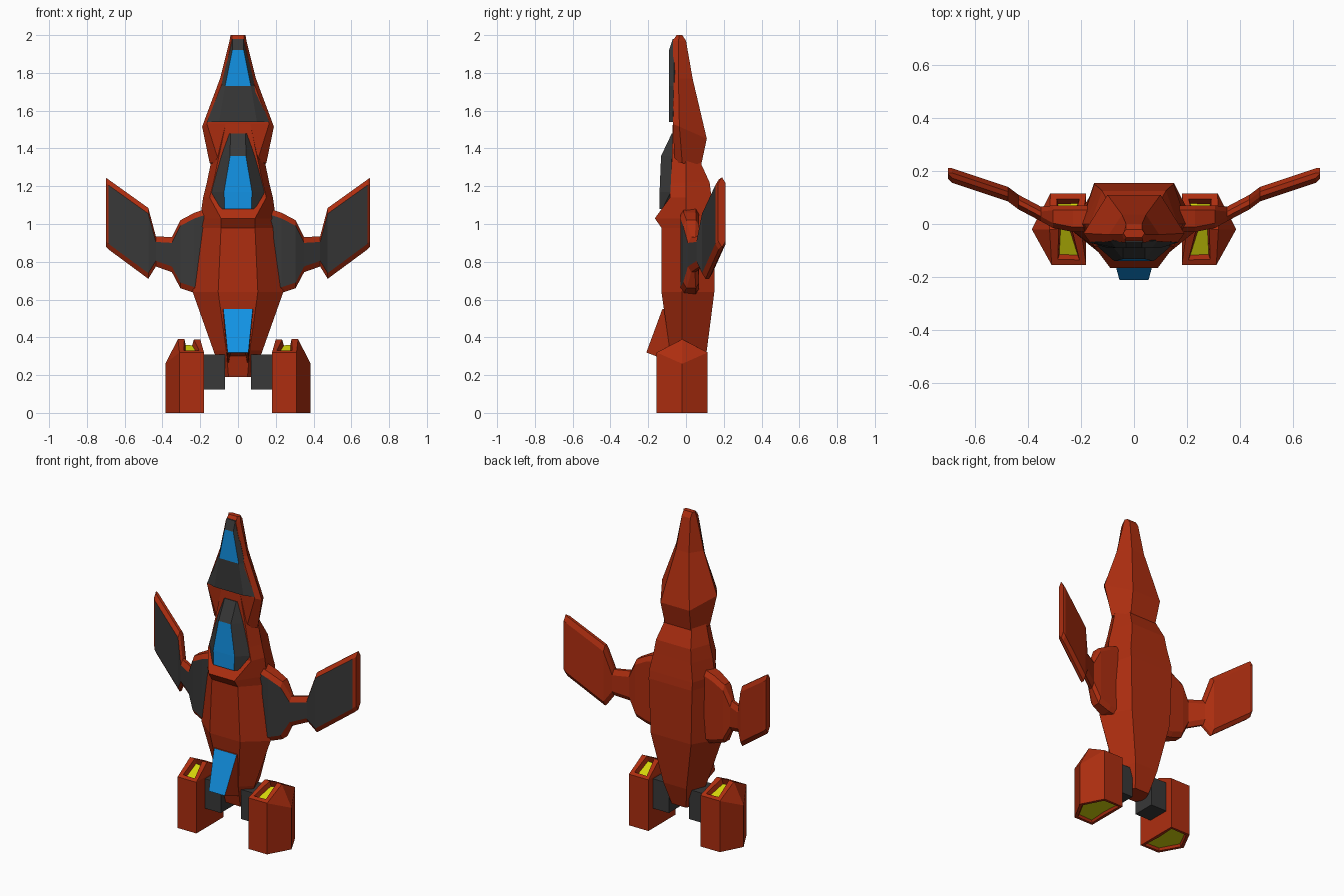
import bpy, bmesh

if "Cube" in bpy.data.objects:
    bpy.data.objects.remove(bpy.data.objects["Cube"], do_unlink=True)


def material(name, rgb):
    m = bpy.data.materials.new(name)
    m.use_nodes = True
    m.diffuse_color = (*rgb, 1)
    m.node_tree.nodes["Principled BSDF"].inputs["Base Color"].default_value = (*rgb, 1)
    return m


MATS = [material("rust red", (0.42, 0.027, 0.005)),
        material("charcoal", (0.04, 0.04, 0.04)),
        material("sky blue", (0.006, 0.29, 0.78)),
        material("glow yellow", (0.66, 0.66, 0.003))]
RED, DARK, BLUE, YELLOW = range(4)


def finish(name, bm, side=1):
    """Turn a bmesh into an object, flipped to the chosen side."""
    if side < 0:
        for v in bm.verts:
            v.co.x = -v.co.x
    bmesh.ops.recalc_face_normals(bm, faces=bm.faces)
    me = bpy.data.meshes.new(name)
    bm.to_mesh(me)
    bm.free()
    for m in MATS:
        me.materials.append(m)
    ob = bpy.data.objects.new(name, me)
    bpy.context.collection.objects.link(ob)
    return ob


def skin(rings, paint=lambda ring, seg: RED):
    """Loft a list of equal point rings and cap both ends."""
    bm = bmesh.new()
    vs = [[bm.verts.new(p) for p in r] for r in rings]
    n = len(rings[0])
    for i in range(len(vs) - 1):
        for j in range(n):
            k = (j + 1) % n
            f = bm.faces.new((vs[i][j], vs[i][k], vs[i + 1][k], vs[i + 1][j]))
            f.material_index = paint(i, j)
    caps = [bm.faces.new(vs[0]), bm.faces.new(vs[-1])]
    for c in caps:
        c.material_index = paint(0, 1)
    bmesh.ops.recalc_face_normals(bm, faces=bm.faces)
    return bm, caps


def hexagon(z, front, yf, mid, ym, back, yb, tilt=0):
    """Symmetric six-sided section; segment 0 is the front facet."""
    half = [(front, yf), (mid, ym), (back, yb)]
    pts = [(-front, yf)] + half + [(-x, y) for x, y in half[:0:-1]]
    return [(x, y, z + tilt * y) for x, y in pts]


def recess(bm, faces, width, depth, colour):
    """Inset a rim, sink the middle and colour its floor."""
    bmesh.ops.inset_region(bm, faces=faces, thickness=width)
    bmesh.ops.inset_region(bm, faces=faces, thickness=0.008, depth=-depth)
    for f in faces:
        f.material_index = colour


# Fuselage with a raised lip below the canopy
finish("fuselage", skin([hexagon(*s) for s in (
    (0.19, 0.05, -0.05, 0.08, 0.0, 0.05, 0.07),
    (0.33, 0.062, -0.085, 0.13, -0.02, 0.08, 0.11),
    (0.64, 0.105, -0.13, 0.24, -0.02, 0.14, 0.15),
    (0.98, 0.09, -0.13, 0.205, -0.01, 0.15, 0.155),
    (1.03, 0.09, -0.165, 0.2, 0.0, 0.15, 0.15),
    (1.14, 0.15, -0.085, 0.185, 0.0, 0.13, 0.135),
    (1.22, 0.13, -0.08, 0.165, 0.0, 0.12, 0.125),
    (1.34, 0.105, -0.075, 0.14, 0.0, 0.09, 0.07),
    (1.53, 0.065, -0.07, 0.07, 0.0, 0.06, 0.03))])[0])

# Nose cone
finish("nose", skin([hexagon(*s) for s in (
    (1.32, 0.1, -0.06, 0.15, -0.02, 0.09, 0.08, -0.1),
    (1.5, 0.165, -0.07, 0.19, -0.035, 0.1, 0.11, -0.44),
    (1.77, 0.075, -0.065, 0.095, -0.04, 0.045, 0.035),
    (1.97, 0.035, -0.07, 0.045, -0.04, 0.03, 0.0),
    (2.0, 0.03, -0.05, 0.04, -0.035, 0.03, -0.02))])[0])

# Dark nose cover with a blue window
finish("nose_cover", skin([hexagon(*s) for s in (
    (1.54, 0.1, -0.09, 0.165, -0.07, 0.12, -0.03),
    (1.73, 0.068, -0.09, 0.09, -0.062, 0.05, -0.03),
    (1.92, 0.03, -0.09, 0.045, -0.065, 0.03, -0.03),
    (1.98, 0.03, -0.07, 0.035, -0.06, 0.03, -0.03))],
    lambda i, j: BLUE if (i, j) == (1, 0) else DARK)[0])

# Canopy with a blue windscreen
finish("canopy", skin([hexagon(*s) for s in (
    (1.08, 0.07, -0.14, 0.09, -0.125, 0.08, -0.05),
    (1.17, 0.074, -0.14, 0.143, -0.08, 0.1, -0.05),
    (1.36, 0.042, -0.132, 0.088, -0.075, 0.06, -0.04),
    (1.48, 0.04, -0.075, 0.047, -0.07, 0.04, -0.03))],
    lambda i, j: BLUE if j == 0 and i < 2 else DARK)[0])

# Belly flap with a hollow underside
bm, caps = skin([hexagon(0.24, 0.055, -0.21, 0.056, -0.14, 0.056, -0.06, -0.38),
                 hexagon(0.55, 0.078, -0.125, 0.08, -0.11, 0.08, -0.06)],
                lambda i, j: BLUE if j == 0 else RED)
for c in caps:
    c.material_index = RED
recess(bm, caps[:1], 0.01, 0.03, RED)
finish("belly_flap", bm)


def wing_ring(x, lo, hi, y, thick):
    """Chamfered blade section; segment 0 is the front panel."""
    c, b = 0.03, 0.018
    return [(x, y, lo + c), (x, y, hi - c), (x, y + b, hi), (x, y + thick - b, hi),
            (x, y + thick, hi - c), (x, y + thick, lo + c),
            (x, y + thick - b, lo), (x, y + b, lo)]


def build_wing(name, side):
    rings = [wing_ring(*s) for s in (
        (0.14, 0.62, 1.09, -0.03, 0.1),
        (0.23, 0.635, 1.06, -0.03, 0.1),
        (0.305, 0.66, 1.02, -0.015, 0.085),
        (0.35, 0.745, 0.93, 0.01, 0.055),
        (0.435, 0.775, 0.935, 0.055, 0.055),
        (0.475, 0.71, 1.085, 0.085, 0.055),
        (0.685, 0.865, 1.235, 0.155, 0.055),
        (0.7, 0.88, 1.245, 0.17, 0.04))]
    bm, caps = skin(rings, lambda i, j: DARK if j == 0 and i < 6 else RED)
    finish(name, bm, side)


def build_engine(name, side):
    # Five-sided pod with a ridged top
    outline = [(0.18, -0.155), (0.31, -0.155), (0.385, -0.02), (0.315, 0.115),
               (0.18, 0.115), (0.18, -0.02)]
    tops = [0.32, 0.32, 0.26, 0.32, 0.32, 0.32]
    bm = bmesh.new()
    low = [bm.verts.new((x, y, 0)) for x, y in outline]
    up = [bm.verts.new((x, y, z)) for (x, y), z in zip(outline, tops)]
    inner = bm.verts.new((0.2, -0.02, 0.39))
    outer = bm.verts.new((0.318, -0.02, 0.39))
    for j in range(6):
        k = (j + 1) % 6
        bm.faces.new((low[j], low[k], up[k], up[j]))
    floor = bm.faces.new(low)
    slopes = [bm.faces.new((up[0], up[1], outer, inner)),
              bm.faces.new((inner, outer, up[3], up[4]))]
    for tri in ((up[1], up[2], outer), (up[2], up[3], outer),
                (up[4], up[5], inner), (up[5], up[0], inner)):
        bm.faces.new(tri)
    bmesh.ops.recalc_face_normals(bm, faces=bm.faces)
    # Glowing intake slot and exhaust
    recess(bm, slopes, 0.034, 0.03, YELLOW)
    recess(bm, [floor], 0.02, 0.015, YELLOW)
    finish(name, bm, side)


def build_strut(name, side):
    ring = [(-0.07, 0.125), (0.07, 0.125), (0.07, 0.31), (-0.07, 0.31)]
    bm, caps = skin([[(x, y, z) for y, z in ring] for x in (0.07, 0.2)],
                    lambda i, j: DARK)
    finish(name, bm, side)


for label, side in (("left", 1), ("right", -1)):
    build_wing(label + "_wing", side)
    build_engine(label + "_engine", side)
    build_strut(label + "_engine_strut", side)
